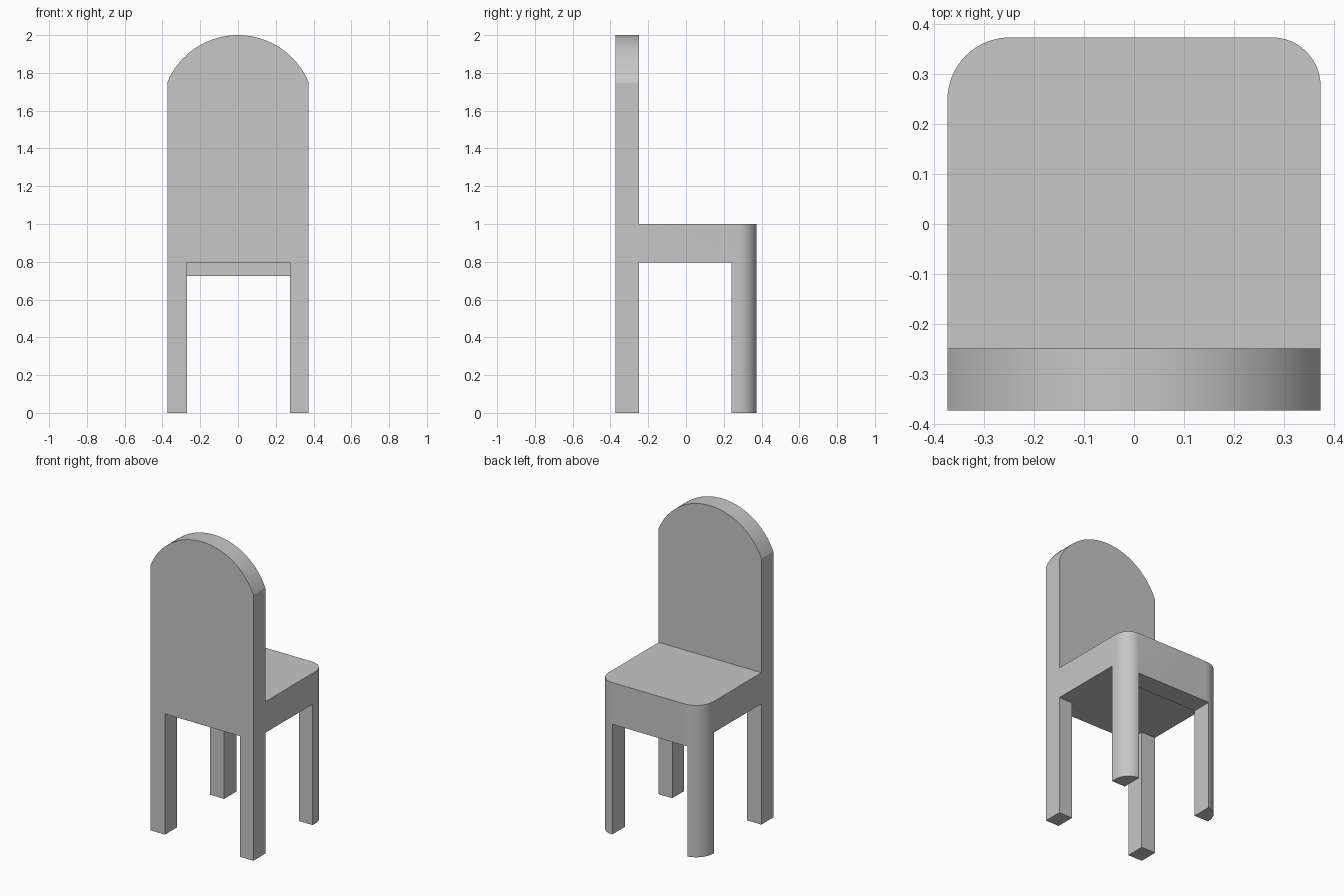
import bpy, bmesh, math
from mathutils import Vector

cube = bpy.data.objects.get("Cube")
if cube:
    bpy.data.objects.remove(cube)

W, D = 0.374, 0.374             # half width, half depth
SEAT_TOP, SEAT_BOTTOM, APRON_BOTTOM = 1.0, 0.795, 0.725
LEG_IN_R, LEG_IN_L = -0.27, 0.275   # inner faces of the legs
BACK_Y, LEG_Y = -0.25, 0.242        # backrest face, inner face of front legs

grey = bpy.data.materials.new("light grey")
grey.use_nodes = True
colour = (0.57, 0.57, 0.57, 1)
grey.diffuse_color = colour
grey.node_tree.nodes["Principled BSDF"].inputs["Base Color"].default_value = colour


def prism(name, points, direction):
    """Extrude a closed outline of 3D points along a direction."""
    bm = bmesh.new()
    face = bm.faces.new([bm.verts.new(p) for p in points])
    top = bmesh.ops.extrude_face_region(bm, geom=[face])["geom"]
    moved = [g for g in top if isinstance(g, bmesh.types.BMVert)]
    bmesh.ops.translate(bm, verts=moved, vec=Vector(direction))
    bmesh.ops.recalc_face_normals(bm, faces=bm.faces)
    mesh = bpy.data.meshes.new(name)
    bm.to_mesh(mesh)
    bm.free()
    mesh.materials.append(grey)
    obj = bpy.data.objects.new(name, mesh)
    bpy.context.collection.objects.link(obj)
    return obj


def box(name, x0, x1, y0, y1, z0, z1):
    base = [(x0, y0, z0), (x1, y0, z0), (x1, y1, z0), (x0, y1, z0)]
    return prism(name, base, (0, 0, z1 - z0))


def arc(cx, cy, r, start, end, steps):
    angles = [math.radians(start + (end - start) * i / steps) for i in range(steps + 1)]
    return [(cx + r * math.cos(a), cy + r * math.sin(a)) for a in angles]


def combine(target, other, operation):
    """Apply a boolean, then drop the helper object."""
    mod = target.modifiers.new("combine", 'BOOLEAN')
    mod.operation, mod.solver, mod.object = operation, 'EXACT', other
    apply(target, mod)
    bpy.data.objects.remove(other)


def apply(obj, mod):
    with bpy.context.temp_override(object=obj, active_object=obj):
        bpy.ops.object.modifier_apply(modifier=mod.name)


# Backrest and rear legs: one arched outline with a leg opening
rise = 0.25
radius = (W * W + rise * rise) / (2 * rise)
half_angle = math.degrees(math.asin(W / radius))
outline = [(LEG_IN_R, 0), (LEG_IN_R, SEAT_BOTTOM), (LEG_IN_L, SEAT_BOTTOM),
           (LEG_IN_L, 0), (W, 0)]
outline += arc(0, 2 - radius, radius, 90 - half_angle, 90 + half_angle, 32)
outline.append((-W, 0))
chair = prism("chair", [(x, -D, z) for x, z in outline], (0, BACK_Y + D, 0))

# Seat and front legs: a block with two rounded corners, cut from below
r_left, r_right = 0.097, 0.125
outline = [(-W, BACK_Y - 0.05), (W, BACK_Y - 0.05)]
outline += arc(W - r_left, D - r_left, r_left, 0, 90, 16)
outline += arc(r_right - W, D - r_right, r_right, 90, 180, 16)
seat = prism("seat", [(x, y, 0) for x, y in outline], (0, 0, SEAT_TOP))
combine(seat, box("side_gap", -1, 1, -1, LEG_Y, -1, SEAT_BOTTOM), 'DIFFERENCE')
combine(seat, box("front_gap", LEG_IN_R, LEG_IN_L, -1, 1, -1, APRON_BOTTOM), 'DIFFERENCE')
combine(chair, seat, 'UNION')

# Merge flat faces, then smooth the curves
flat = chair.modifiers.new("flat", 'DECIMATE')
flat.decimate_type, flat.angle_limit = 'DISSOLVE', math.radians(0.5)
apply(chair, flat)
bpy.ops.object.select_all(action='DESELECT')
chair.select_set(True)
bpy.context.view_layer.objects.active = chair
bpy.ops.object.shade_smooth_by_angle(angle=math.radians(20))
